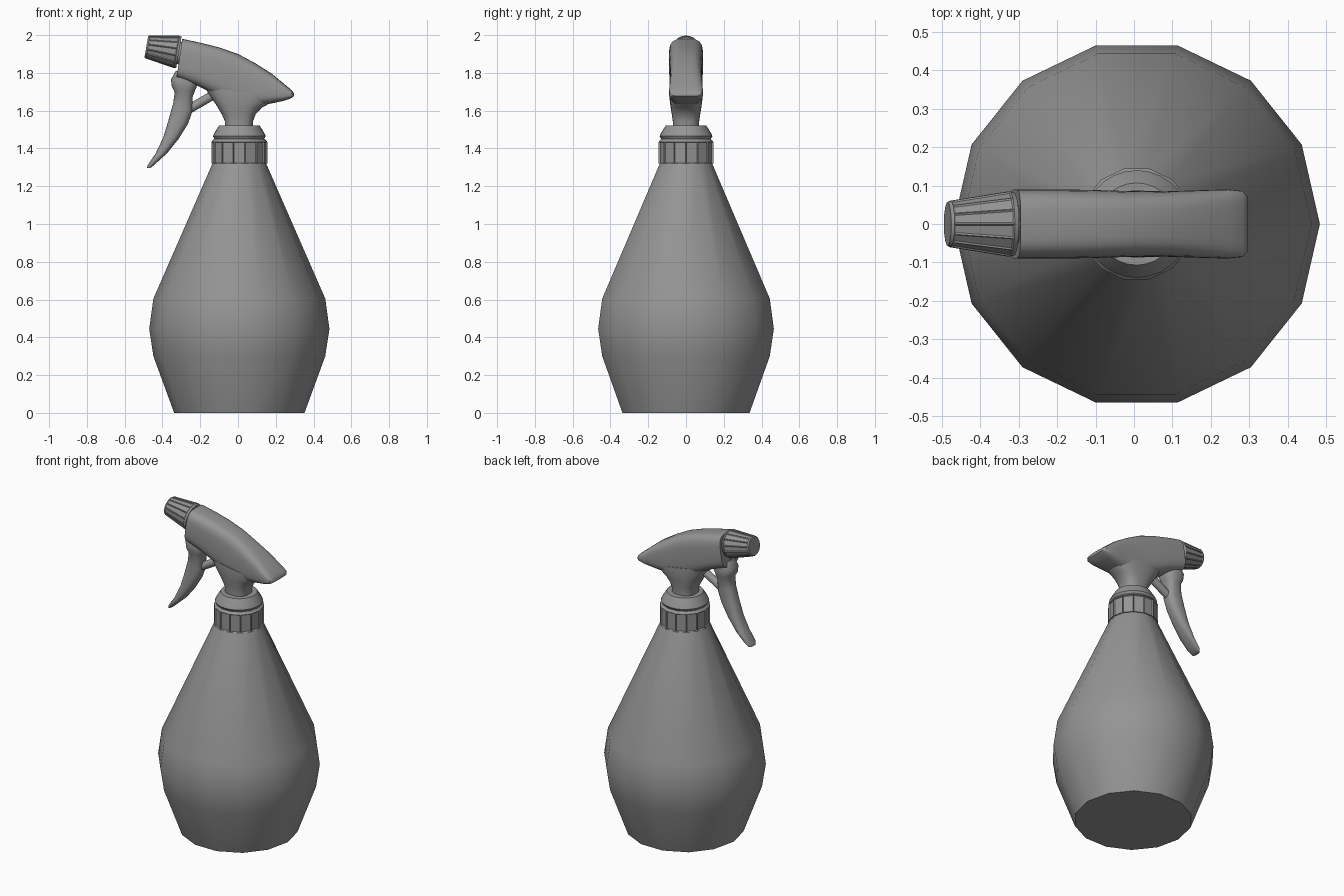
import bpy, bmesh, math
from mathutils import Vector, Matrix

if "Cube" in bpy.data.objects:
    bpy.data.objects.remove(bpy.data.objects["Cube"])

grey = bpy.data.materials.new("plain grey")
grey.use_nodes = True
COLOUR = (0.3, 0.3, 0.3, 1)
grey.diffuse_color = COLOUR
grey.node_tree.nodes["Principled BSDF"].inputs["Base Color"].default_value = COLOUR
CENTRE = 0.007


def finish(name, bm, angle=32):
    bmesh.ops.recalc_face_normals(bm, faces=bm.faces)
    mesh = bpy.data.meshes.new(name)
    bm.to_mesh(mesh)
    bm.free()
    mesh.materials.append(grey)
    obj = bpy.data.objects.new(name, mesh)
    bpy.context.collection.objects.link(obj)
    bpy.ops.object.select_all(action="DESELECT")
    obj.select_set(True)
    bpy.context.view_layer.objects.active = obj
    bpy.ops.object.shade_smooth_by_angle(angle=math.radians(angle))
    return obj


def skin(rings):
    """Join equal rings of points into a capped tube; returns mesh and side faces per band."""
    bm = bmesh.new()
    loops = [[bm.verts.new(p) for p in ring] for ring in rings]
    n = len(loops[0])
    bands = [[bm.faces.new((a[i], a[(i + 1) % n], b[(i + 1) % n], b[i])) for i in range(n)]
             for a, b in zip(loops, loops[1:])]
    bm.faces.new(loops[0])
    bm.faces.new(loops[-1])
    return bm, bands


def turned(name, profile, sides, start=(CENTRE, 0, 0), axis=(0, 0, 1), ribbed=(), depth=0.0):
    """Turn a (radius, height) profile about an axis, with recessed panels on ribbed bands."""
    turn = Vector((0, 0, 1)).rotation_difference(Vector(axis)).to_matrix().to_4x4()
    place = Matrix.Translation(start) @ turn
    angles = [math.tau * i / sides for i in range(sides)]
    bm, bands = skin([[place @ Vector((r * math.cos(a), r * math.sin(a), z)) for a in angles]
                      for r, z in profile])
    bm.normal_update()
    bmesh.ops.recalc_face_normals(bm, faces=bm.faces)
    for k in ribbed:
        bmesh.ops.inset_individual(bm, faces=bands[k], thickness=0.006, depth=-depth)
    return finish(name, bm)


def lofted(name, stations, power=3.0, sides=32):
    """Loft rounded sections, each set by two opposite points in the xz plane and a half width."""
    rings = []
    for ax, az, bx, bz, half in stations:
        a, b = Vector((ax, 0, az)), Vector((bx, 0, bz))
        ring = []
        for i in range(sides):
            t = math.tau * i / sides
            c, s = [math.copysign(abs(v) ** (2 / power), v) for v in (math.cos(t), math.sin(t))]
            ring.append((a + b) / 2 + (a - b) / 2 * c + Vector((0, half * s, 0)))
        rings.append(ring)
    return finish(name, skin(rings)[0], 40)


# Bottle
turned("bottle", [(0.345, 0), (0.455, 0.3), (0.477, 0.445), (0.455, 0.605), (0.14, 1.325)], 14)

# Ribbed collar and the stepped shoulder above it
turned("collar", [(0.148, 1.32), (0.148, 1.435), (0.135, 1.45)], 14, ribbed=[0], depth=0.007)
turned("collar_shoulder", [(0.125, 1.44), (0.14, 1.465), (0.132, 1.482), (0.107, 1.522)], 28)

# Spray head: neck flaring into a wedge shaped housing
lofted("head_neck", [
    (-0.07, 1.50, 0.078, 1.50, 0.07), (-0.07, 1.545, 0.08, 1.545, 0.07),
    (-0.085, 1.58, 0.093, 1.58, 0.075), (-0.115, 1.63, 0.125, 1.615, 0.082),
    (-0.15, 1.68, 0.17, 1.64, 0.087), (-0.18, 1.73, 0.2, 1.67, 0.087)], 2.6)
lofted("head_housing", [
    (-0.295, 1.98, -0.325, 1.775, 0.09), (-0.2, 1.96, -0.22, 1.735, 0.09),
    (-0.1, 1.935, -0.15, 1.70, 0.089), (0, 1.9, -0.04, 1.65, 0.086),
    (0.09, 1.852, 0.07, 1.625, 0.085), (0.18, 1.795, 0.17, 1.637, 0.088),
    (0.25, 1.737, 0.235, 1.65, 0.09), (0.285, 1.708, 0.28, 1.665, 0.086),
    (0.297, 1.69, 0.297, 1.677, 0.07)], 3.6)

# Nozzle with its short stem
aim = (-0.98, 0, 0.17)
turned("nozzle_stem", [(0.06, 0), (0.06, 0.06)], 16, (-0.28, 0, 1.9), aim)
turned("nozzle", [(0.083, 0), (0.087, 0.012), (0.062, 0.167), (0.057, 0.175)], 14,
       (-0.313, 0, 1.909), aim, ribbed=[1], depth=0.003)

# Trigger and the piston rod behind it
lofted("trigger", [
    (-0.33, 1.81, -0.22, 1.80, 0.055), (-0.355, 1.765, -0.215, 1.735, 0.064),
    (-0.35, 1.725, -0.23, 1.70, 0.06), (-0.335, 1.70, -0.24, 1.675, 0.05),
    (-0.343, 1.64, -0.24, 1.60, 0.046), (-0.365, 1.56, -0.265, 1.53, 0.046),
    (-0.395, 1.46, -0.315, 1.45, 0.046), (-0.435, 1.375, -0.375, 1.375, 0.046),
    (-0.478, 1.312, -0.43, 1.325, 0.042), (-0.482, 1.297, -0.46, 1.298, 0.03)], 2.5)
turned("piston_rod", [(0.024, 0), (0.024, 0.15)], 16, (-0.26, 0, 1.608), (0.86, 0, 0.5))
